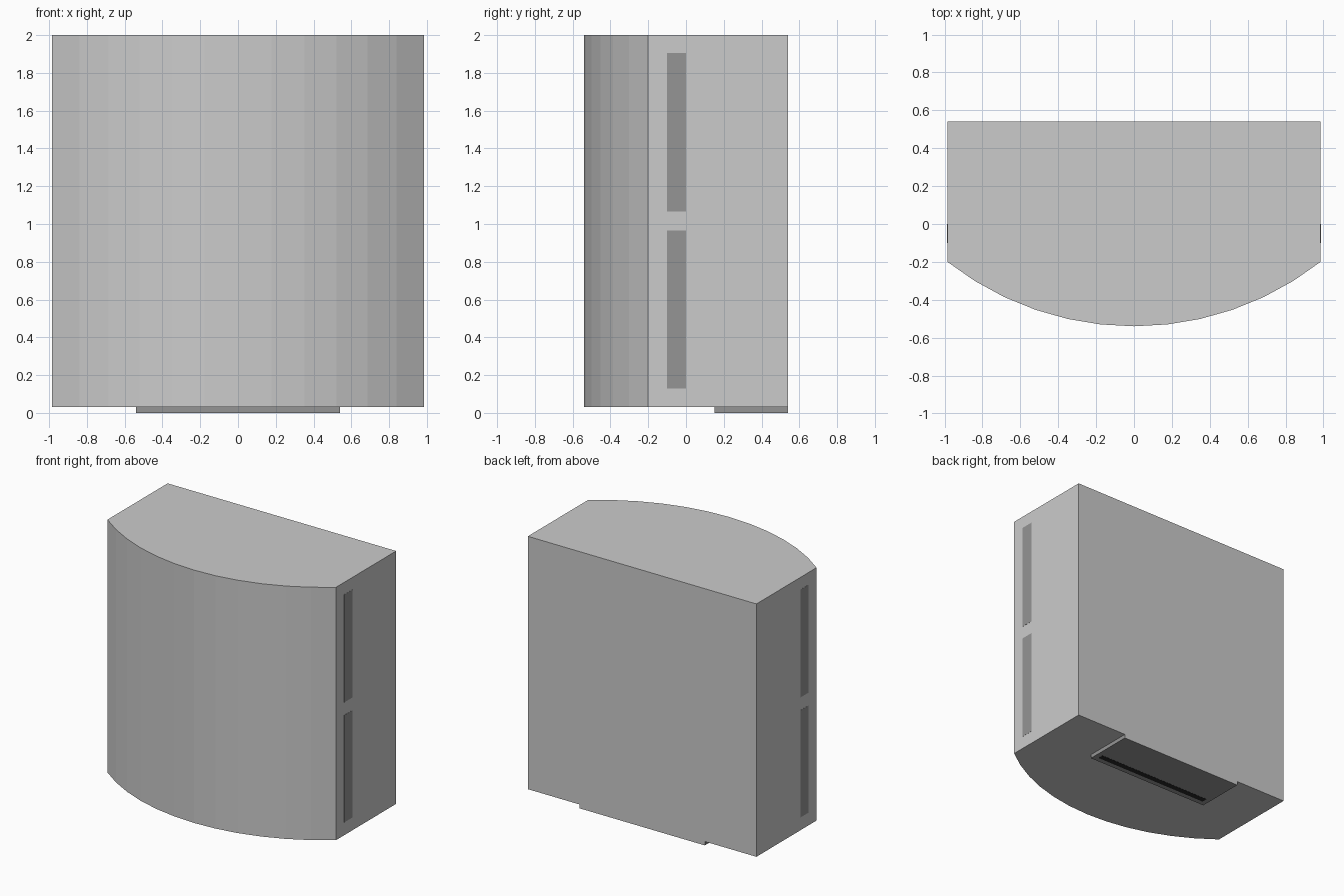
import bpy, bmesh, math

if "Cube" in bpy.data.objects:
    bpy.data.objects.remove(bpy.data.objects["Cube"])

def material(name, v):
    m = bpy.data.materials.new(name)
    m.diffuse_color = (v, v, v, 1)
    m.use_nodes = True
    m.node_tree.nodes["Principled BSDF"].inputs["Base Color"].default_value = m.diffuse_color
    return m

dark = material("dark_grey", 0.3)
black = material("black", 0.02)

def finish(name, bm, mat=None):
    bmesh.ops.recalc_face_normals(bm, faces=bm.faces)
    me = bpy.data.meshes.new(name)
    bm.to_mesh(me)
    bm.free()
    ob = bpy.data.objects.new(name, me)
    bpy.context.collection.objects.link(ob)
    if mat:
        me.materials.append(mat)
    return ob

def box(name, lo, hi, mat=None):
    bm = bmesh.new()
    bmesh.ops.create_cube(bm, size=1)
    for v in bm.verts:
        v.co = [(lo[i] + hi[i]) / 2 + v.co[i] * (hi[i] - lo[i]) for i in range(3)]
    return finish(name, bm, mat)

# Cabinet: flat back and sides, bowed front made of 12 flat facets
W, D, EDGE, BASE, TOP = 0.985, 0.54, -0.2, 0.03, 2.0
sag = EDGE + D
R = (W * W + sag * sag) / (2 * sag)
half = math.asin(W / R)
profile = [(W, D), (-W, D)]
for i in range(13):
    a = -half + 2 * half * i / 12
    profile.append((R * math.sin(a), R - D - R * math.cos(a)))
bm = bmesh.new()
face = bm.faces.new([bm.verts.new((x, y, BASE)) for x, y in profile])
ext = bmesh.ops.extrude_face_region(bm, geom=[face], use_keep_orig=True)
for g in ext["geom"]:
    if isinstance(g, bmesh.types.BMVert):
        g.co.z = TOP
finish("cabinet", bm)

# Dark side vents, two per side
for side, s in (("right", 1), ("left", -1)):
    for level, z0, z1 in (("lower", 0.13, 0.965), ("upper", 1.065, 1.905)):
        xs = sorted((s * (W - 0.01), s * (W + 0.001)))
        box(f"{side}_{level}_vent", (xs[0], -0.1, z0), (xs[1], 0, z1), dark)

# Foot plate with grey back edge and a black slot underneath
box("foot_plate", (-0.54, 0.15, 0), (0.54, D - 0.002, BASE), dark)
box("foot_back_edge", (-0.54, D - 0.002, 0), (0.54, D, BASE))
box("foot_slot", (-0.5, 0.19, -0.001), (0.5, 0.235, 0.01), black)
